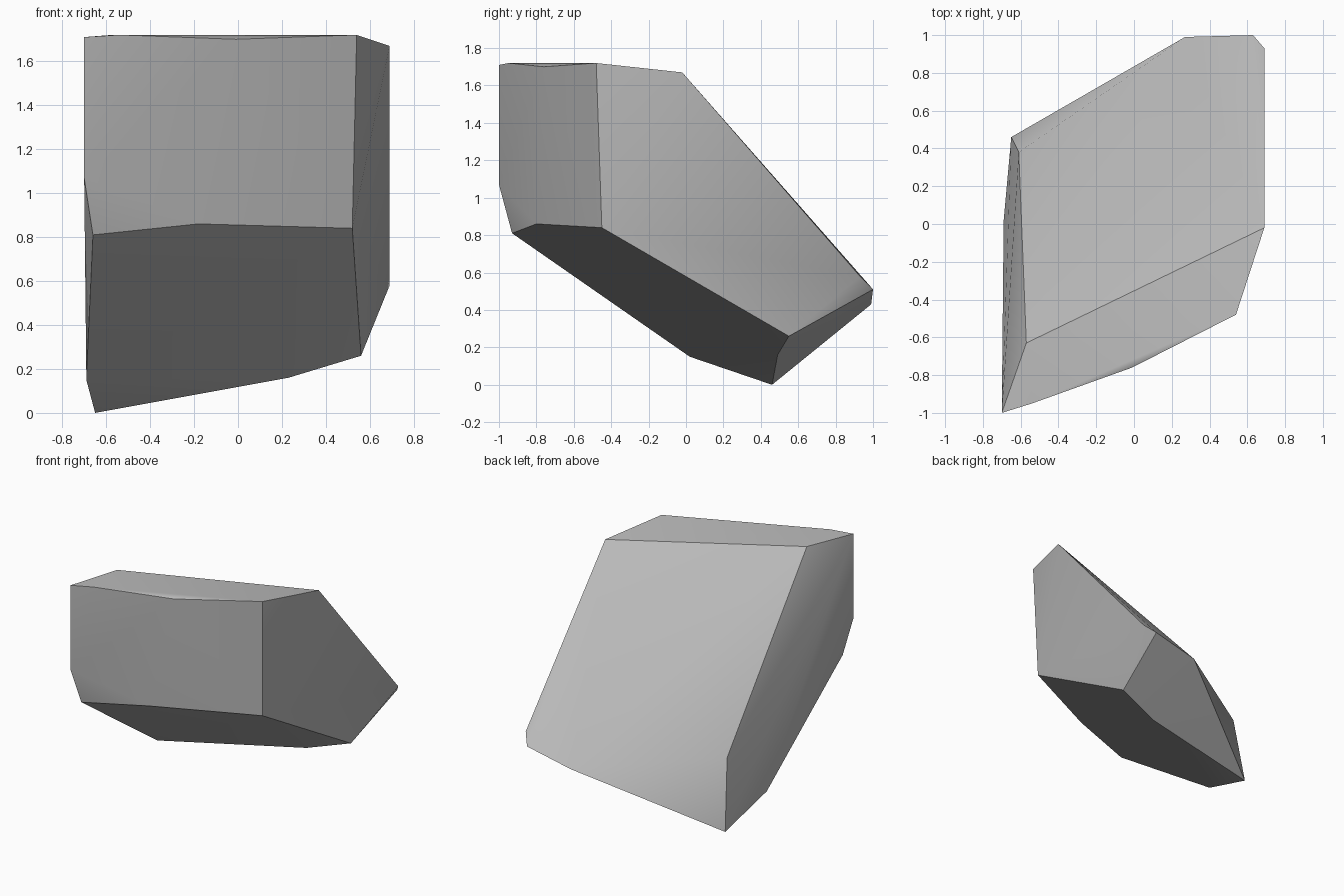
import bpy
import bmesh
import math

default_cube = bpy.data.objects.get("Cube")
if default_cube:
    bpy.data.objects.remove(default_cube, do_unlink=True)


def make_material(name, colour):
    material = bpy.data.materials.new(name)
    material.use_nodes = True
    material.diffuse_color = colour
    shader = material.node_tree.nodes["Principled BSDF"]
    shader.inputs["Base Color"].default_value = colour
    return material


def make_hull(name, corners, material):
    """Wrap a tight convex shell around the corners and shade it with sharp ridges."""
    bm = bmesh.new()
    for corner in corners:
        bm.verts.new(corner)
    bmesh.ops.convex_hull(bm, input=bm.verts[:])
    loose = [v for v in bm.verts if not v.link_faces]
    bmesh.ops.delete(bm, geom=loose, context="VERTS")
    # Merge nearly flat triangles into clean facets
    bmesh.ops.dissolve_limit(bm, angle_limit=math.radians(2),
                             verts=bm.verts[:], edges=bm.edges[:])
    bmesh.ops.recalc_face_normals(bm, faces=bm.faces[:])
    mesh = bpy.data.meshes.new(name)
    bm.to_mesh(mesh)
    bm.free()
    mesh.materials.append(material)
    obj = bpy.data.objects.new(name, mesh)
    bpy.context.collection.objects.link(obj)
    bpy.ops.object.select_all(action="DESELECT")
    obj.select_set(True)
    bpy.context.view_layer.objects.active = obj
    bpy.ops.object.shade_smooth_by_angle(angle=math.radians(30))
    return obj


# Rim of the small top facet
top_rim = [(-.7, -1, 1.71), (-.54, -.95, 1.72), (-.01, -.76, 1.7),
           (.54, -.48, 1.72), (.69, -.02, 1.67), (-.57, -.63, 1.72)]

# Ridge between the front wall and the undercut
front_ridge = [(-.7, -1, 1.07), (-.66, -.93, .81), (-.18, -.8, .86), (.52, -.45, .84)]

# Low edge under the long back slope
back_edge = [(.69, .93, .58), (.63, 1, .51), (.27, .99, .43), (-.61, .38, .52)]

# Lowest corners of the underside
base_edge = [(.56, .55, .26), (.23, .49, .16), (-.65, .46, 0), (-.69, .02, .15)]

stone = make_material("stone_grey", (.5, .5, .5, 1))
make_hull("rock", top_rim + front_ridge + back_edge + base_edge, stone)
